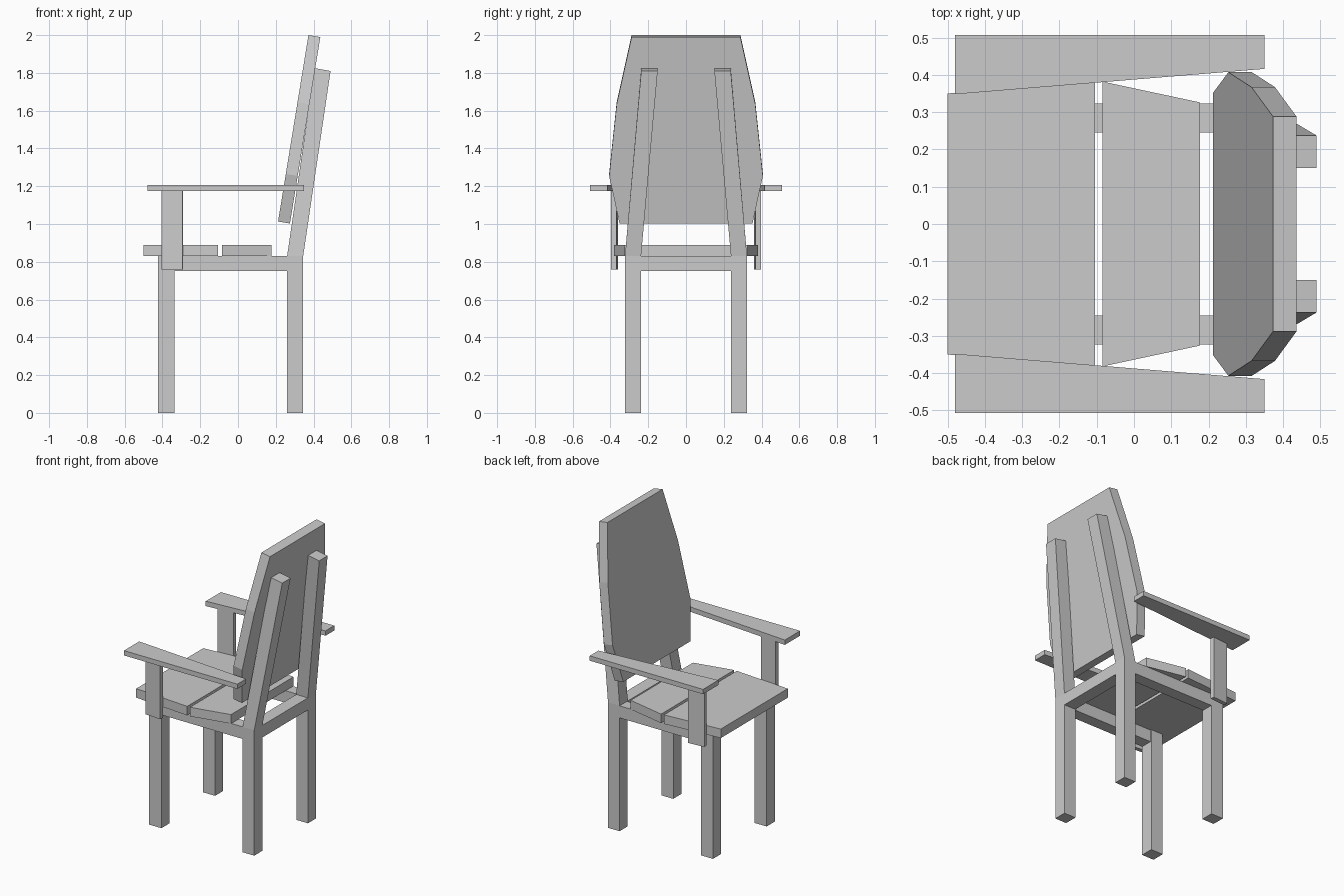
import bpy
import bmesh
from mathutils import Vector

if "Cube" in bpy.data.objects:
    bpy.data.objects.remove(bpy.data.objects["Cube"], do_unlink=True)

grey = bpy.data.materials.new("plain_grey")
grey.use_nodes = True
colour = (0.6, 0.6, 0.6, 1)
grey.diffuse_color = colour
grey.node_tree.nodes["Principled BSDF"].inputs["Base Color"].default_value = colour


def loft(name, rings, flip=False):
    """Solid skinned through matching rings of points; flip mirrors it in y."""
    bm = bmesh.new()
    side = -1 if flip else 1
    rows = [[bm.verts.new((x, y * side, z)) for x, y, z in ring] for ring in rings]
    n = len(rows[0])
    bm.faces.new(rows[0])
    bm.faces.new(rows[-1])
    for a, b in zip(rows, rows[1:]):
        for i in range(n):
            j = (i + 1) % n
            bm.faces.new((a[i], a[j], b[j], b[i]))
    bmesh.ops.recalc_face_normals(bm, faces=bm.faces)
    mesh = bpy.data.meshes.new(name)
    bm.to_mesh(mesh)
    bm.free()
    mesh.materials.append(grey)
    obj = bpy.data.objects.new(name, mesh)
    bpy.context.collection.objects.link(obj)


def slab(name, outline, z0, z1, flip=False):
    """Flat board with a plan outline, from height z0 to z1."""
    loft(name, [[(x, y, z) for x, y in outline] for z in (z0, z1)], flip)


def rect(x0, x1, y0, y1):
    return [(x0, y0), (x1, y0), (x1, y1), (x0, y1)]


def taper(x0, w0, x1, w1):
    return [(x0, -w0), (x1, -w1), (x1, w1), (x0, w0)]


SEAT, RAIL = 0.83, 0.75

# Parts that come in mirrored pairs
for label, flip in (("left", False), ("right", True)):
    slab(f"front_leg_{label}", rect(-0.424, -0.335, 0.238, 0.323), 0, SEAT, flip)
    slab(f"side_rail_{label}", rect(-0.335, 0.26, 0.245, 0.323), RAIL, SEAT, flip)

    # Rear leg bends back and inward above the seat
    foot = rect(0.26, 0.345, 0.238, 0.323)
    top = [(0.405, 0.15, 1.825), (0.49, 0.15, 1.81),
           (0.49, 0.237, 1.81), (0.405, 0.237, 1.825)]
    loft(f"rear_leg_{label}",
         [[(x, y, 0) for x, y in foot], [(x, y, SEAT) for x, y in foot], top], flip)

    # Arm support follows the splay of the seat edge
    post = [(-0.403, 0.360), (-0.291, 0.369), (-0.293, 0.396), (-0.405, 0.387)]
    slab(f"arm_post_{label}", post, 0.76, 1.175, flip)
    arm = [(-0.48, 0.348), (0.35, 0.416), (0.35, 0.507), (-0.48, 0.507)]
    slab(f"armrest_{label}", arm, 1.175, 1.207, flip)

slab("rear_rail", rect(0.26, 0.345, -0.238, 0.238), RAIL, SEAT)

# Seat boards
slab("seat_front_board", taper(-0.5, 0.35, -0.105, 0.381), SEAT, 0.89)
slab("seat_rear_board", taper(-0.085, 0.382, 0.177, 0.326), SEAT, 0.89)

# Leaning backrest: half widths at heights along its front face
half = [(1.013, 0.352), (1.265, 0.407), (1.645, 0.367), (2.0, 0.288)]
front = [(0.212 + 0.163 * (z - 1.013), w, z) for z, w in half]
front += [(x, -w, z) for x, w, z in reversed(front)]
depth = Vector((0.063, 0, -0.0103))
loft("backrest", [front, [tuple(Vector(p) + depth) for p in front]])
